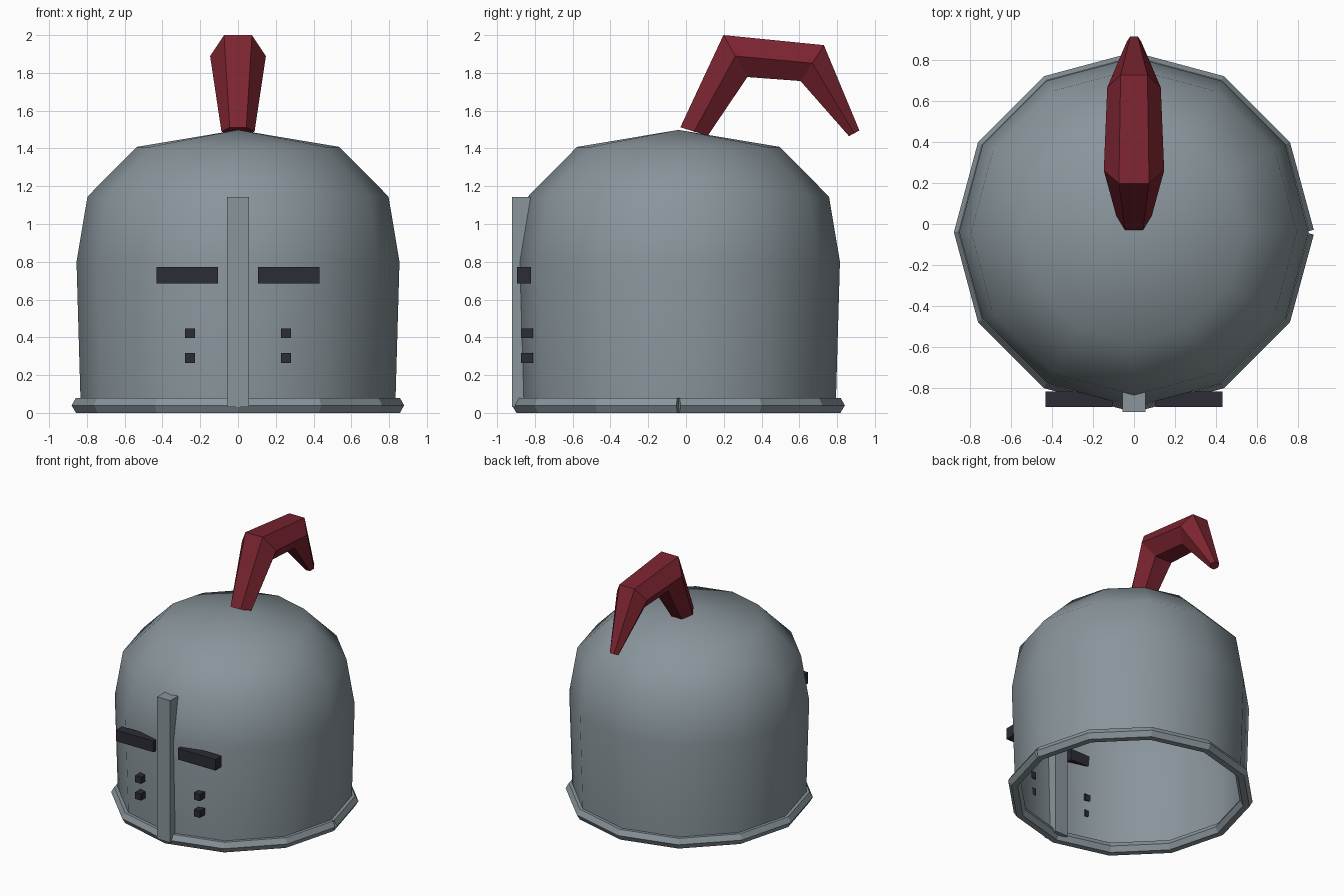
import bpy, bmesh, math
from mathutils import Vector

if "Cube" in bpy.data.objects:
    bpy.data.objects.remove(bpy.data.objects["Cube"])

CY = -0.04      # helmet axis position in y
SIDES = 12


def material(name, rgb):
    m = bpy.data.materials.new(name)
    m.diffuse_color = (*rgb, 1)
    m.use_nodes = True
    m.node_tree.nodes["Principled BSDF"].inputs["Base Color"].default_value = m.diffuse_color
    return m


STEEL = material("steel grey", (0.25, 0.30, 0.33))
DARK = material("dark slots", (0.025, 0.025, 0.038))
RED = material("plume red", (0.20, 0.018, 0.03))


def finish(name, bm, mat, smooth=False, recalc=True):
    if recalc:
        bmesh.ops.recalc_face_normals(bm, faces=bm.faces)
    me = bpy.data.meshes.new(name)
    bm.to_mesh(me)
    bm.free()
    me.materials.append(mat)
    for p in me.polygons:
        p.use_smooth = smooth
    ob = bpy.data.objects.new(name, me)
    bpy.context.collection.objects.link(ob)
    return ob


def box(name, lo, hi, mat):
    bm = bmesh.new()
    bmesh.ops.create_cube(bm, size=1)
    for v in bm.verts:
        v.co = [lo[i] + (v.co[i] + 0.5) * (hi[i] - lo[i]) for i in range(3)]
    return finish(name, bm, mat)


def tube(name, rings, mat):
    """Capped tube through rings with equal point counts."""
    bm = bmesh.new()
    loops = [[bm.verts.new(p) for p in r] for r in rings]
    n = len(loops[0])
    for a, b in zip(loops, loops[1:]):
        for i in range(n):
            j = (i + 1) % n
            bm.faces.new((a[i], a[j], b[j], b[i]))
    bm.faces.new(loops[0])
    bm.faces.new(loops[-1])
    return finish(name, bm, mat)


def hexagon(center, u, v, r):
    return [center + r * (math.cos(k * math.pi / 3) * u + math.sin(k * math.pi / 3) * v)
            for k in range(6)]


# Dome: open smooth shell of twelve sides
bm = bmesh.new()
prev = None
for r, z in [(0.833, 0.04), (0.855, 0.80), (0.797, 1.145), (0.537, 1.408)]:
    ring = [bm.verts.new((r * math.cos(a), CY + r * math.sin(a), z))
            for a in (2 * math.pi * i / SIDES for i in range(SIDES))]
    if prev:
        for i in range(SIDES):
            j = (i + 1) % SIDES
            bm.faces.new((prev[i], prev[j], ring[j], ring[i]))
    prev = ring
apex = bm.verts.new((0, CY, 1.498))
for i in range(SIDES):
    bm.faces.new((prev[i], prev[(i + 1) % SIDES], apex))
finish("helmet_dome", bm, STEEL, smooth=True, recalc=False)

# Bottom rim: hexagonal tube, its two ends cut square so a small notch shows
rings = []
half = math.pi / SIDES
for i in range(SIDES + 1):
    a = 2 * half * i
    face = a + (half if i == 0 else -half if i == SIDES else 0)
    c = Vector((0.835 * math.cos(a), CY + 0.835 * math.sin(a), 0.04))
    u = Vector((math.cos(face), math.sin(face), 0))
    rings.append(hexagon(c, u, Vector((0, 0, 1)), 0.046))
tube("bottom_rim", rings, STEEL)

# Nose bar
box("nose_bar", (-0.057, -0.92, 0.03), (0.057, -0.80, 1.142), STEEL)

# Eye slots and breathing holes, mirrored left and right
for side, s in (("left", 1), ("right", -1)):
    def plug(name, x0, x1, y0, y1, z0, z1):
        xs = sorted((s * x0, s * x1))
        box(side + name, (xs[0], y0, z0), (xs[1], y1, z1), DARK)
    plug("_eye_slot", 0.105, 0.432, -0.895, -0.82, 0.685, 0.772)
    plug("_upper_hole", 0.228, 0.28, -0.873, -0.81, 0.396, 0.448)
    plug("_lower_hole", 0.228, 0.28, -0.873, -0.81, 0.265, 0.317)

# Plume: bent hexagonal tube, each ring given by its outer and inner edge (y, z)
rings = []
for oy, oz, iy, iz in [(-0.03, 1.512, 0.115, 1.467), (0.198, 2.0, 0.325, 1.778),
                       (0.73, 1.947, 0.606, 1.757), (0.918, 1.495, 0.863, 1.465)]:
    o, i = Vector((0, oy, oz)), Vector((0, iy, iz))
    r = (o - i).length / 2 / math.cos(math.pi / 6)
    rings.append(hexagon((o + i) / 2, Vector((1, 0, 0)), (o - i).normalized(), r))
tube("plume", rings, RED)
